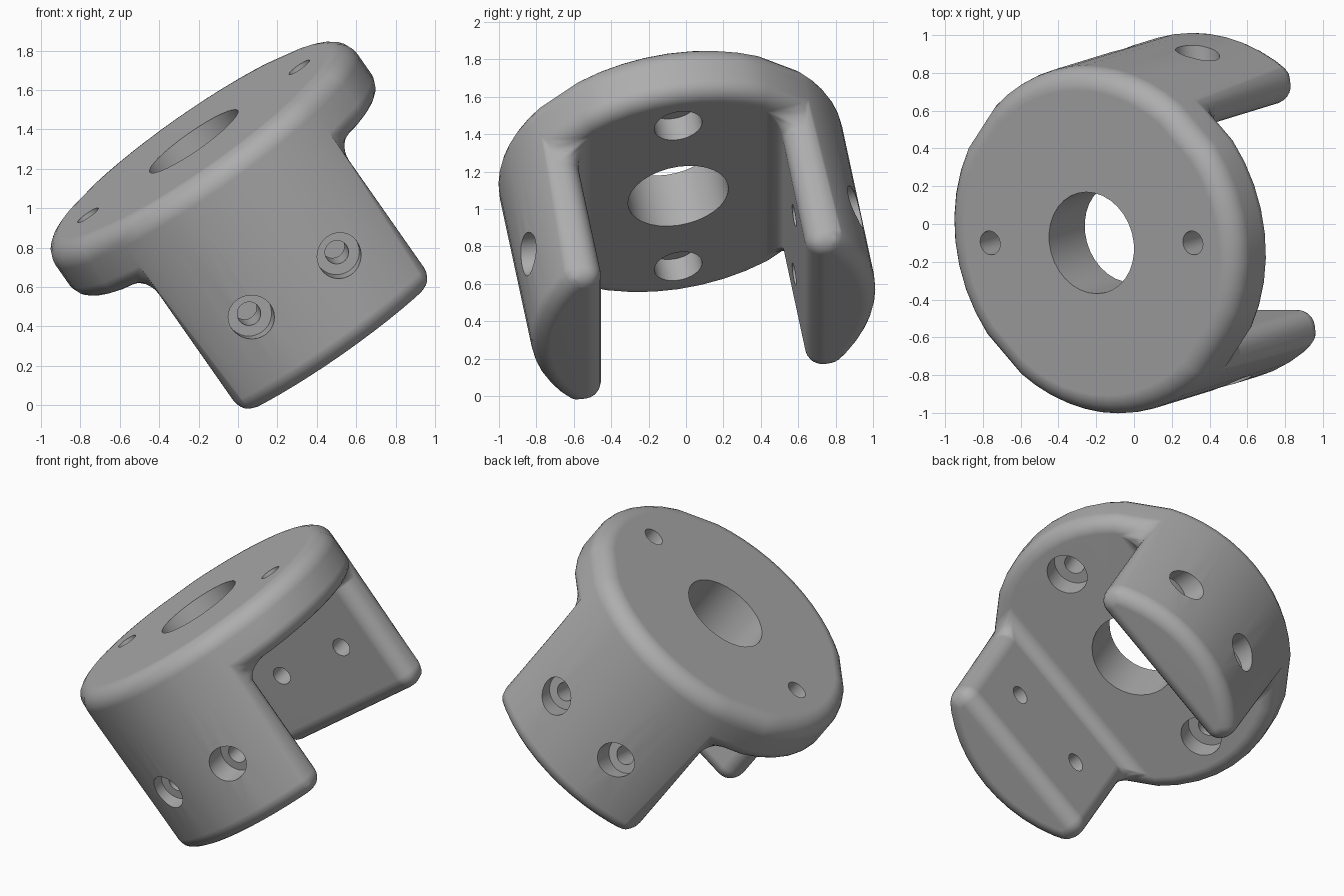
import bpy, bmesh, math
from mathutils import Matrix, Vector

cube = bpy.data.objects.get("Cube")
if cube:
    bpy.data.objects.remove(cube, do_unlink=True)

R = 0.935          # outer radius
THICK = 0.335      # flange thickness
DEPTH = 1.19       # leg tip depth below the flange top
HALF_W = 0.59      # half width of a leg
HALF_GAP = 0.555   # half of the gap between the legs

grey = bpy.data.materials.new("plain grey")
grey.use_nodes = True
colour = (0.42, 0.42, 0.42, 1)
grey.diffuse_color = colour
grey.node_tree.nodes["Principled BSDF"].inputs["Base Color"].default_value = colour

# Outline angles: two open sides and two leg arcs
a = math.acos(HALF_W / R)
first = math.radians(18)
N_SIDE, N_LEG = 10, 12
inner = N_SIDE - 2
side = [-a] + [-a + first + 2 * (a - first) * i / inner for i in range(inner + 1)]
leg = [a + (math.pi - 2 * a) * i / N_LEG for i in range(N_LEG)]
angles = side + leg + [t + math.pi for t in side + leg]
N = len(angles)

# Flange disc
bm = bmesh.new()
top = [bm.verts.new((R * math.cos(t), R * math.sin(t), 0)) for t in angles]
mid = [bm.verts.new((v.co.x, v.co.y, -THICK)) for v in top]
bm.faces.new(top)
for i in range(N):
    j = (i + 1) % N
    bm.faces.new((top[i], top[j], mid[j], mid[i]))

# Two legs, extruded from circle segments
underside = []
for k, s in enumerate((1, -1)):
    begin = k * (N_SIDE + N_LEG)
    underside += mid[begin:begin + N_SIDE + 1]
    arc = [mid[(begin + N_SIDE + i) % N] for i in range(N_LEG + 1)]
    corners = [bm.verts.new((x * s * HALF_W, s * HALF_GAP, -THICK)) for x in (-1, 1)]
    underside += corners[::-1]
    loop = arc + corners
    low = [bm.verts.new((v.co.x, v.co.y, -DEPTH)) for v in loop]
    for i in range(len(loop)):
        j = (i + 1) % len(loop)
        bm.faces.new((loop[i], loop[j], low[j], low[i]))
    bm.faces.new(low)
bm.faces.new(underside)
bmesh.ops.recalc_face_normals(bm, faces=bm.faces[:])
seams = [e for e in bm.edges if e.calc_face_angle(0) < 0.01]
bmesh.ops.dissolve_edges(bm, edges=seams, use_verts=True)

# Rounding strength of every corner edge
weight = bm.edges.layers.float.new("bevel_weight_edge")
for e in bm.edges:
    if e.calc_face_angle(0) < math.radians(25):
        continue
    p, q = (v.co for v in e.verts)
    if not e.is_convex:
        e[weight] = 0.74
    elif abs(p.z - q.z) > 0.1 and abs(p.y) > HALF_GAP + 0.01:
        e[weight] = 0.43
    elif max(p.z, q.z) > -0.01:
        e[weight] = 1.0
    else:
        e[weight] = 0.83

mesh = bpy.data.meshes.new("mounting_bracket")
bm.to_mesh(mesh)
bm.free()
mesh.materials.append(grey)
bracket = bpy.data.objects.new("mounting_bracket", mesh)
bpy.context.collection.objects.link(bracket)


def activate():
    bpy.ops.object.select_all(action='DESELECT')
    bracket.select_set(True)
    bpy.context.view_layer.objects.active = bracket


activate()
bevel = bracket.modifiers.new("rounding", 'BEVEL')
bevel.limit_method = 'WEIGHT'
bevel.offset_type = 'OFFSET'
bevel.width = 0.115
bevel.segments = 6
bevel.use_clamp_overlap = False
bpy.ops.object.modifier_apply(modifier=bevel.name)


def drill(start, end, radius):
    """Cut a round hole between two points."""
    start, end = Vector(start), Vector(end)
    way = end - start
    place = Matrix.Translation((start + end) / 2) @ way.to_track_quat('Z', 'Y').to_matrix().to_4x4()
    tool = bmesh.new()
    bmesh.ops.create_cone(tool, cap_ends=True, segments=32, radius1=radius,
                          radius2=radius, depth=way.length, matrix=place)
    data = bpy.data.meshes.new("hole_cutter")
    tool.to_mesh(data)
    tool.free()
    cutter = bpy.data.objects.new("hole_cutter", data)
    cutter.hide_render = True
    bpy.context.collection.objects.link(cutter)
    activate()
    cut = bracket.modifiers.new("hole", 'BOOLEAN')
    cut.operation = 'DIFFERENCE'
    cut.solver = 'EXACT'
    cut.object = cutter
    bpy.ops.object.modifier_apply(modifier=cut.name)
    bpy.data.objects.remove(cutter, do_unlink=True)


# Centre bore, counterbored flange holes and counterbored leg holes
drill((0, 0, 0.3), (0, 0, -0.7), 0.273)
for s in (-1, 1):
    x = s * 0.655
    drill((x, 0, 0.3), (x, 0, -0.6), 0.064)
    drill((x, 0, -0.195), (x, 0, -0.6), 0.13)
    x, z = s * 0.272, -0.756
    drill((x, -1.2, z), (x, 1.2, z), 0.06)
    for t in (-1, 1):
        drill((x, t * 0.77, z), (x, t * 1.2, z), 0.115)

# Tilt into place and shade
bracket.data.transform(Matrix.Translation((-0.225, -0.10, 1.34))
                       @ Matrix.Rotation(math.radians(-35), 4, 'Y')
                       @ Matrix.Rotation(math.radians(10), 4, 'X'))
activate()
bpy.ops.object.shade_smooth_by_angle(angle=math.radians(38))
normals = bracket.modifiers.new("flat_face_shading", 'WEIGHTED_NORMAL')
normals.keep_sharp = True
